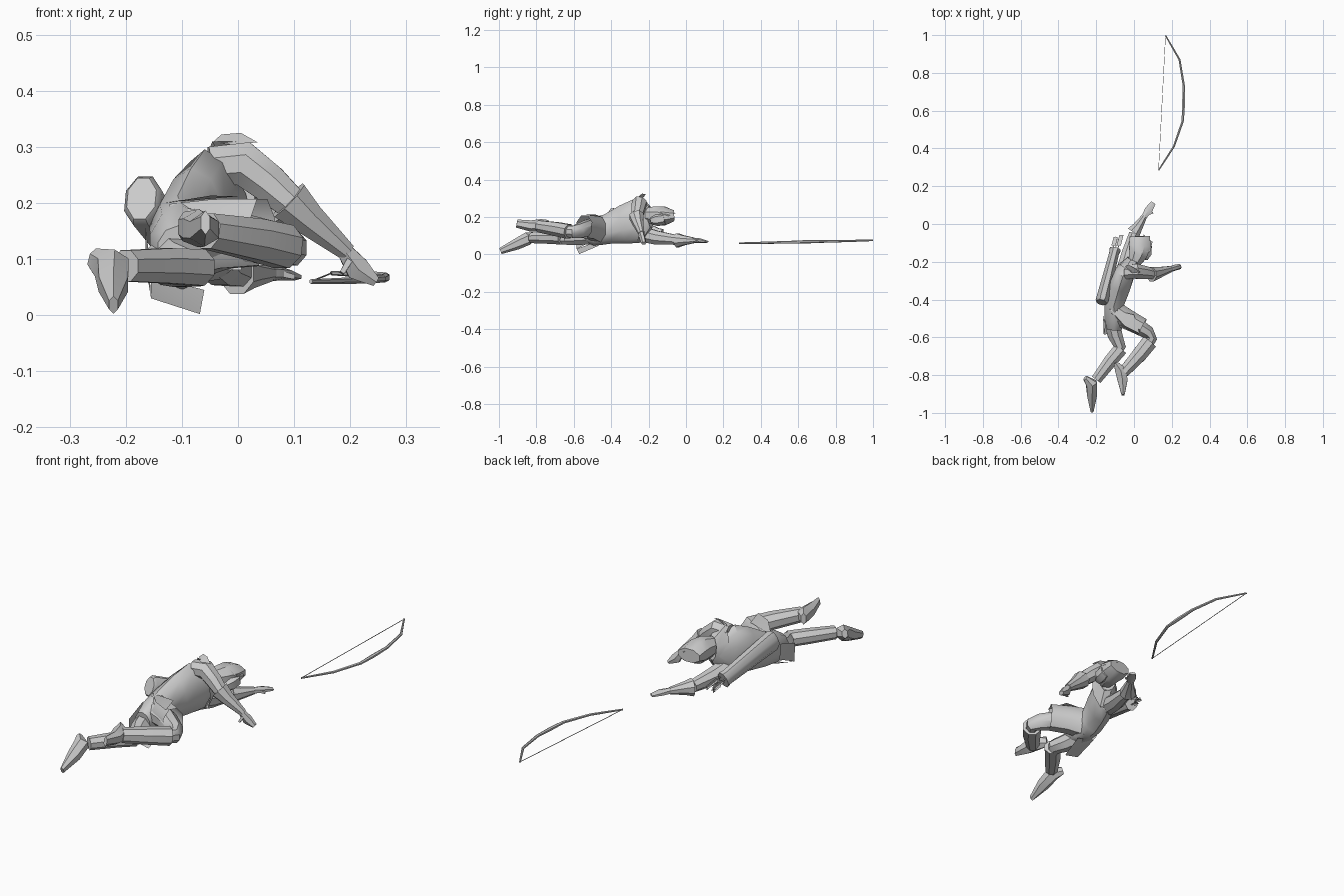
import bpy, bmesh, math
from mathutils import Vector


def finish(name, bm, angle=40):
    bmesh.ops.recalc_face_normals(bm, faces=bm.faces)
    me = bpy.data.meshes.new(name)
    bm.to_mesh(me)
    bm.free()
    ob = bpy.data.objects.new(name, me)
    bpy.context.collection.objects.link(ob)
    bpy.ops.object.select_all(action='DESELECT')
    ob.select_set(True)
    bpy.context.view_layer.objects.active = ob
    bpy.ops.object.shade_smooth_by_angle(angle=math.radians(angle))
    return ob


# Loft through rings (x, y, z, half width, half height)
def loft(name, rings, n=8, up=(0, 0, 1), cap=True, angle=40):
    bm = bmesh.new()
    pts = [Vector(r[:3]) for r in rings]
    loops = []
    for i, r in enumerate(rings):
        t = (pts[min(i + 1, len(pts) - 1)] - pts[max(i - 1, 0)]).normalized()
        side = t.cross(Vector(up)).normalized()
        top = side.cross(t)
        loops.append([bm.verts.new(pts[i]
                      + side * r[3] * math.cos(2 * math.pi * (k + .5) / n)
                      + top * r[-1] * math.sin(2 * math.pi * (k + .5) / n))
                      for k in range(n)])
    for a, b in zip(loops, loops[1:]):
        for k in range(n):
            bm.faces.new((a[k], a[(k + 1) % n], b[(k + 1) % n], b[k]))
    if cap:
        bm.faces.new(loops[0])
        bm.faces.new(loops[-1])
    return finish(name, bm, angle)


def sheet(name, pts):
    bm = bmesh.new()
    vs = [bm.verts.new(p) for p in pts]
    bm.faces.new(vs)
    bmesh.ops.triangulate(bm, faces=bm.faces)
    return finish(name, bm)


# Body lying on its side, chest towards +x
loft("torso", [(-.105, -.56, .115, .04, .045), (-.10, -.50, .12, .06, .075),
               (-.105, -.42, .135, .055, .08), (-.075, -.33, .16, .06, .105),
               (-.045, -.25, .18, .055, .12), (-.01, -.20, .20, .035, .055)], n=10)

# Hood, face and flared collar
loft("hood", [(.0, -.21, .21, .035, .04), (.02, -.165, .207, .052, .054),
              (.032, -.115, .205, .062, .055), (.03, -.065, .207, .058, .032)])
loft("face", [(.055, -.185, .18, .02, .02), (.065, -.155, .185, .032, .035),
              (.07, -.115, .192, .028, .032)], n=6)
sheet("hood_peak", [(.05, -.055, .22), (.098, -.095, .205), (.085, -.15, .225), (.04, -.14, .258)])
loft("shoulder_collar", [(.0, -.19, .20, .04, .06), (-.02, -.235, .195, .06, .125)],
     cap=False)
sheet("collar_point", [(-.045, -.225, .308), (-.03, -.215, .322), (.005, -.235, .325),
                       (.035, -.255, .308), (-.01, -.26, .304)])

# Upper arm bent across the chest
loft("bent_arm_sleeve", [(-.05, -.255, .265, .038), (.01, -.25, .27, .043),
                         (.055, -.257, .235, .037), (.10, -.265, .195, .03)], up=(0, 1, 0))
loft("bent_arm_glove", [(.09, -.265, .205, .042), (.125, -.258, .172, .032),
                        (.195, -.238, .112, .017)], up=(0, 1, 0))
loft("bent_arm_hand", [(.19, -.24, .115, .016, .016), (.213, -.232, .083, .025, .016),
                       (.245, -.225, .06, .01, .014)], n=6, up=(0, 1, 0))
loft("bent_arm_thumb", [(.2, -.245, .1, .008), (.185, -.255, .075, .006)], n=4, up=(0, 1, 0))

# Lower arm stretched beyond the head
loft("stretched_arm_sleeve", [(-.05, -.24, .11, .045), (-.03, -.16, .09, .04),
                              (.0, -.05, .077, .028)])
loft("stretched_arm_glove", [(-.002, -.045, .075, .04), (.02, -.015, .075, .029),
                             (.056, .042, .075, .016)])
loft("stretched_arm_hand", [(.052, .036, .075, .016, .015), (.078, .075, .074, .024, .012),
                            (.102, .112, .068, .015, .006)], n=6)
loft("stretched_arm_thumb", [(.07, .05, .075, .008), (.1, .06, .068, .006)], n=4)

# Legs: thigh, boot and foot
legs = {
    "upper": ([(-.09, -.49, .14, .05, .055), (.0, -.53, .14, .048, .045),
               (.075, -.575, .125, .038, .04), (.095, -.605, .12, .03, .034),
               (.06, -.66, .125, .03, .03)],
              [(.082, -.625, .122, .045, .042), (.03, -.69, .135, .043, .04),
               (-.055, -.785, .15, .032, .034)],
              [(-.098, -.735, .158, .012, .026), (-.07, -.775, .155, .035, .034),
               (-.06, -.83, .152, .03, .03), (-.058, -.905, .165, .009, .022)]),
    "lower": ([(-.12, -.50, .10, .045, .05), (-.10, -.59, .09, .042, .043),
               (-.075, -.65, .085, .034, .036), (-.1, -.70, .085, .028, .03)],
              [(-.07, -.66, .085, .04, .035), (-.125, -.725, .088, .038, .034),
               (-.20, -.825, .088, .03, .03)],
              [(-.258, -.815, .1, .014, .02), (-.225, -.845, .085, .034, .035),
               (-.222, -.905, .055, .03, .03), (-.222, -.992, .018, .009, .017)]),
}
for side, (thigh, boot, foot) in legs.items():
    loft(side + "_thigh", thigh)
    loft(side + "_boot", boot)
    loft(side + "_foot", foot, n=6)

# Tunic skirt: sleeve over the raised thigh and loose back tails
loft("skirt_front", [(-.10, -.46, .13, .055, .075), (-.03, -.505, .145, .055, .067),
                     (.045, -.545, .148, .05, .064)], cap=False)
sheet("skirt_back", [(-.165, -.47, .16), (-.165, -.46, .09), (-.155, -.585, .03), (-.16, -.585, .12)])
sheet("skirt_bottom", [(-.155, -.47, .07), (-.06, -.47, .045), (-.068, -.57, .002), (-.155, -.585, .03)])
sheet("skirt_upper_point", [(-.13, -.45, .2), (.0, -.48, .212), (.03, -.58, .212), (-.05, -.54, .213)])

# Quiver with rims and arrows
a, b = Vector((-.172, -.415, .208)), Vector((-.10, -.135, .10))
d = b - a
loft("quiver", [(*a, .028, .042), (*(a + d * .04), .036, .05),
                (*(a + d * .93), .028, .036), (*b, .032, .04)])
for i, (ox, oz, s) in enumerate([(-.014, .01, 1.24), (.0, -.012, 1.2), (.014, .012, 1.27)]):
    o = Vector((ox, 0, oz))
    p, q, e = a + d * .9 + o, a + d * 1.08 + o, a + d * s + o
    loft(f"arrow_shaft_{i}", [(*p, .003), (*e, .003)], n=4)
    for w in (Vector((.011, 0, 0)), Vector((0, 0, .011))):
        sheet(f"arrow_feather_{i}", [q - w, q + w, e + w, e - w])

# Bow and string on the ground ahead of the hand
bow = [(.13, .285, .060, .004), (.211, .41, .062, .006), (.258, .545, .065, .007),
       (.262, .63, .067, .009), (.264, .73, .069, .007), (.241, .87, .072, .006),
       (.167, .998, .075, .004)]
loft("bow", bow, n=6)
loft("bow_string", [(*bow[0][:3], .0015), (*bow[-1][:3], .0015)], n=4)
